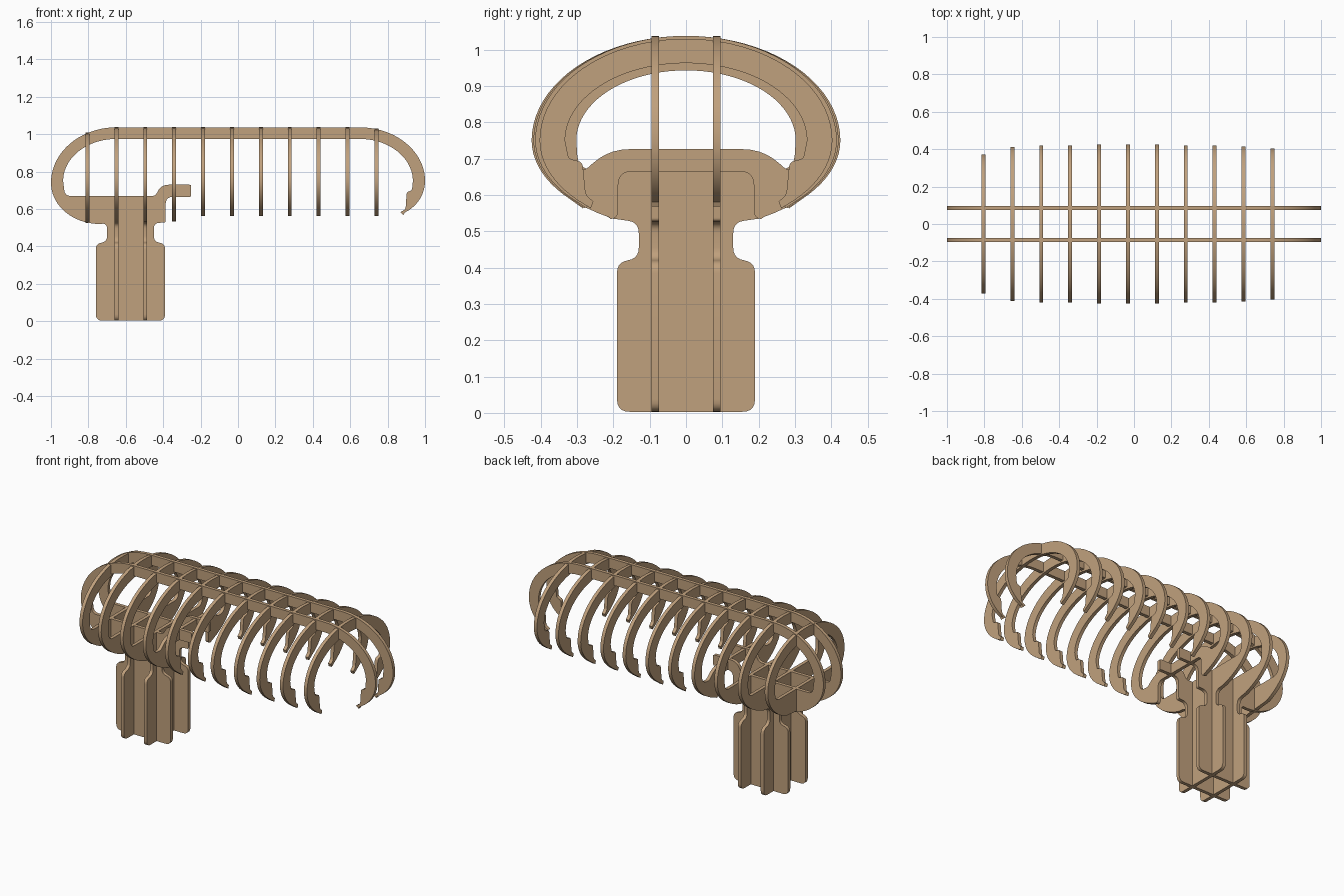
import bpy, bmesh
from math import cos, sin, acos, pi
from mathutils import Vector

cube = bpy.data.objects.get("Cube")
if cube:
    bpy.data.objects.remove(cube)

wood = bpy.data.materials.new("tan_plywood")
wood.use_nodes = True
TAN = (0.53, 0.355, 0.205, 1)
wood.diffuse_color = TAN
wood.node_tree.nodes["Principled BSDF"].inputs["Base Color"].default_value = TAN

THICK = 0.021
MID = 0.75          # height of the widest point of the body


def arc(cx, cz, rx, rz, start, end, n=20):
    """Points along an elliptical arc, angles in radians."""
    steps = [start + (end - start) * i / n for i in range(n + 1)]
    return [(cx + rx * cos(t), cz + rz * sin(t)) for t in steps]


def fillet(points, n=5):
    """Round each corner given as (u, z, radius); plain points stay sharp."""
    out = []
    for i, p in enumerate(points):
        c = Vector(p[:2])
        if len(p) == 2:
            out.append(c)
            continue
        a = Vector(points[i - 1][:2]) - c
        b = Vector(points[(i + 1) % len(points)][:2]) - c
        a, b = c + a.normalized() * p[2], c + b.normalized() * p[2]
        for k in range(n + 1):
            t = k / n
            out.append(a * (1 - t) ** 2 + c * 2 * t * (1 - t) + b * t * t)
    return out


def plate(name, outline, axis, offset, mirrored=False):
    """Extrude a flat outline into a sheet lying across the given axis."""
    bm = bmesh.new()
    for_axis = (lambda u, z: (-THICK / 2, u, z)) if axis == 0 else (lambda u, z: (u, -THICK / 2, z))
    face = bm.faces.new([bm.verts.new(for_axis(u, z)) for u, z in fillet(outline)])
    res = bmesh.ops.extrude_face_region(bm, geom=[face])
    move = Vector((0, 0, 0))
    move[axis] = THICK
    bmesh.ops.translate(bm, vec=move, verts=[v for v in res["geom"] if isinstance(v, bmesh.types.BMVert)])
    if mirrored:    # open the seam before mirroring
        seam = [f for f in bm.faces if all(abs(v.co.y) < 1e-5 for v in f.verts)]
        bmesh.ops.delete(bm, geom=seam, context='FACES_ONLY')
    bmesh.ops.recalc_face_normals(bm, faces=bm.faces)
    mesh = bpy.data.meshes.new(name)
    bm.to_mesh(mesh)
    bm.free()
    mesh.materials.append(wood)
    ob = bpy.data.objects.new(name, mesh)
    bpy.context.collection.objects.link(ob)
    ob.location[axis] = offset
    if mirrored:
        mod = ob.modifiers.new("mirror", 'MIRROR')
        mod.use_axis = (False, True, False)
    return ob


def post_side(centre, side, half):
    """One side of the handle, from the foot up to the neck."""
    neck = half - 0.06
    pts = [(half, 0.003, 0.035), (half, 0.415, 0.03), (neck, 0.425, 0.03), (neck, 0.525, 0.03)]
    return [(centre + side * u, z, r) for u, z, r in pts]


def rib(name, x, half, top, kind):
    """Half of a cross rib, mirrored over the centre plane."""
    rise, drop, band = top - MID, 0.245, 0.07
    edge = 0.20 if kind != "open" else half - 0.105
    start = -acos(edge / half)
    hoop = (arc(0, MID, half, drop, start, 0, 10)
            + arc(0, MID, half, rise, 0, pi / 2)[1:]
            + arc(0, MID, half - band, rise - band + 0.003, pi / 2, 0))
    inner = half - band
    if kind == "open":      # hooked tip
        k = half - 0.405
        tip = [(0.325, 0.70, 0.01), (0.287, 0.69, 0.012), (0.278, 0.60, 0.012),
               (0.257, 0.582), (0.264, 0.563)]
        pts = hoop + [(p[0] + k, *p[1:]) for p in tip]
    elif kind == "arm":     # raised bridge with a cutout below it
        pts = hoop + [(inner - 0.005, 0.67, 0.05), (0.275, 0.67, 0.012), (0.215, 0.726, 0.06), (0, 0.726),
                      (0, 0.665), (0.187, 0.665, 0.04), (0.187, 0.535, 0.02)]
    else:
        base = [(0, 0.525)] if kind == "pan" else [(0, 0.003)] + post_side(0, 1, 0.19)
        pts = base + hoop + [(inner - 0.005, 0.67, 0.04), (0, 0.67)]
    return plate(name, pts, 0, x, mirrored=True)


def spine(name, y):
    """Long sheet: roof rail, rounded ends, floor, handle and short arm."""
    post = -0.575
    left, right = post_side(post, -1, 0.185), post_side(post, 1, 0.185)
    pts = (arc(-0.74, 0.74, 0.26, 0.22, 1.5 * pi, pi, 12)
           + arc(-0.65, 0.74, 0.35, 0.297, pi, pi / 2)[1:]
           + arc(0.65, 0.75, 0.35, 0.287, pi / 2, 0)
           + arc(0.80, 0.75, 0.20, 0.19, 0, -0.35 * pi, 10)[1:]
           # hooked front end
           + [(0.885, 0.568), (0.868, 0.583), (0.896, 0.60, 0.012),
              (0.902, 0.69, 0.012), (0.93, 0.70, 0.01)]
           + arc(0.65, 0.75, 0.285, 0.225, 0, pi / 2)
           + arc(-0.65, 0.75, 0.285, 0.225, pi / 2, pi)
           # floor, arm and handle
           + [(-0.925, 0.67, 0.03), (-0.44, 0.67, 0.02), (-0.415, 0.73, 0.045),
              (-0.25, 0.73, 0.01), (-0.25, 0.665, 0.01), (-0.387, 0.665, 0.04), (-0.387, 0.528, 0.01)]
           + right[::-1] + left)
    return plate(name, pts, 1, y)


parts = [spine("left_spine", 0.085), spine("right_spine", -0.085)]

# Cross ribs from the back to the front
halves = [0.372, 0.412] + [0.42] * 2 + [0.425] * 3 + [0.42] * 2 + [0.415, 0.403]
kinds = ["pan", "post", "post", "arm"] + ["open"] * 7
for i, (half, kind) in enumerate(zip(halves, kinds)):
    top = {0: 1.01, 10: 1.03}.get(i, 1.038)
    parts.append(rib(f"rib_{i + 1}_{kind}", -0.805 + 0.1545 * i, half, top, kind))

# Smooth the rounded edges, keep the sheet faces crisp
bpy.ops.object.select_all(action='DESELECT')
for ob in parts:
    ob.select_set(True)
bpy.context.view_layer.objects.active = parts[0]
bpy.ops.object.shade_smooth_by_angle(angle=0.6)
